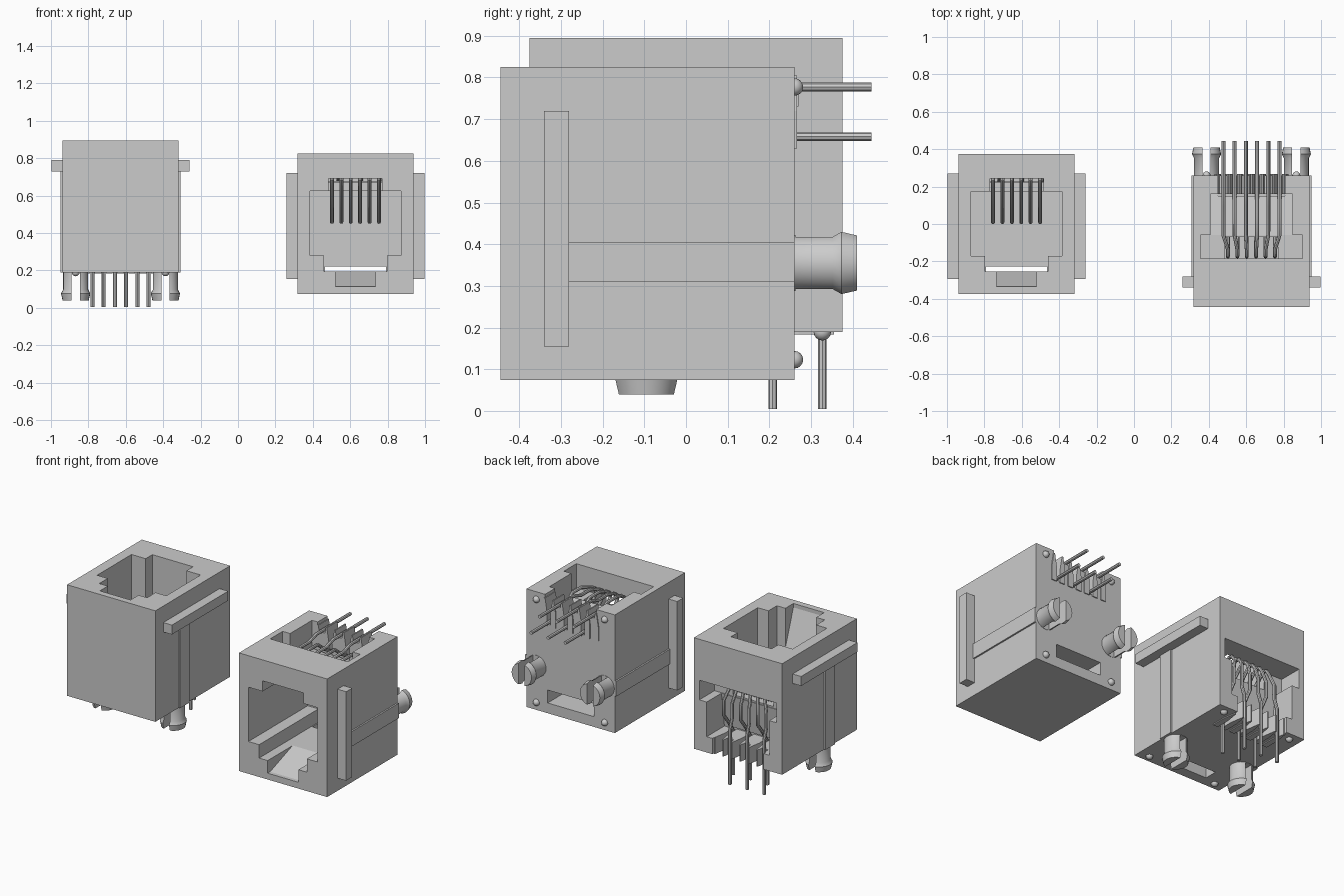
import bpy, bmesh, math
from mathutils import Matrix, Vector

default = bpy.data.objects.get("Cube")
if default:
    bpy.data.objects.remove(default, do_unlink=True)


def finish(name, bm, place):
    """Turn a bmesh into a placed object."""
    bmesh.ops.recalc_face_normals(bm, faces=bm.faces)
    mesh = bpy.data.meshes.new(name)
    bm.to_mesh(mesh)
    bm.free()
    obj = bpy.data.objects.new(name, mesh)
    bpy.context.collection.objects.link(obj)
    obj.matrix_world = place
    return obj


def prism(name, outline, axis, lo, hi, place):
    """Extrude an outline along y (x-z points) or x (y-z points)."""
    bm = bmesh.new()
    to3d = (lambda p, d: (p[0], d, p[1])) if axis == 'Y' else (lambda p, d: (d, p[0], p[1]))
    face = bm.faces.new([bm.verts.new(to3d(p, lo)) for p in outline])
    moved = bmesh.ops.extrude_face_region(bm, geom=[face])
    shift = Vector(to3d((0, 0), hi - lo))
    bmesh.ops.translate(bm, vec=shift, verts=[g for g in moved['geom'] if isinstance(g, bmesh.types.BMVert)])
    return finish(name, bm, place)


def box(name, x, y, z, place):
    outline = [(x[0], z[0]), (x[1], z[0]), (x[1], z[1]), (x[0], z[1])]
    return prism(name, outline, 'Y', y[0], y[1], place)


def mirrored(half):
    return half + [(-x, z) for x, z in reversed(half)]


def cut(obj, cutters):
    """Subtract the cutters, apply the result and remove them."""
    bpy.context.view_layer.objects.active = obj
    for cutter in cutters:
        cutter.hide_render = True
        mod = obj.modifiers.new("cut", 'BOOLEAN')
        mod.operation = 'DIFFERENCE'
        mod.solver = 'EXACT'
        mod.object = cutter
        bpy.ops.object.modifier_apply(modifier=mod.name)
        bpy.data.objects.remove(cutter, do_unlink=True)


def smooth(obj):
    bpy.ops.object.select_all(action='DESELECT')
    obj.select_set(True)
    bpy.context.view_layer.objects.active = obj
    bpy.ops.object.shade_smooth_by_angle(angle=math.radians(35))


def lathe(name, profile, centre, place, steps=24):
    """Spin a (radius, y) profile about a y-axis line through centre."""
    bm = bmesh.new()
    verts = [bm.verts.new((r, y, 0)) for r, y in profile]
    edges = [bm.edges.new(pair) for pair in zip(verts, verts[1:])]
    bmesh.ops.spin(bm, geom=verts + edges, cent=(0, 0, 0), axis=(0, 1, 0),
                   angle=math.tau, steps=steps)
    bmesh.ops.remove_doubles(bm, verts=bm.verts, dist=1e-5)
    bmesh.ops.translate(bm, vec=(centre[0], 0, centre[1]), verts=bm.verts)
    return finish(name, bm, place)


def wire(name, points, radius, place):
    """Round wire along a polyline, converted to a mesh."""
    curve = bpy.data.curves.new(name, 'CURVE')
    curve.dimensions = '3D'
    curve.bevel_depth = radius
    curve.bevel_resolution = 2
    curve.use_fill_caps = True
    spline = curve.splines.new('POLY')
    spline.points.add(len(points) - 1)
    for point, co in zip(spline.points, points):
        point.co = (*co, 1)
    obj = bpy.data.objects.new(name, curve)
    bpy.context.collection.objects.link(obj)
    obj.matrix_world = place
    bpy.ops.object.select_all(action='DESELECT')
    obj.select_set(True)
    bpy.context.view_layer.objects.active = obj
    bpy.ops.object.convert(target='MESH')
    smooth(bpy.context.object)


REAR = 0.26


def build_jack(prefix, place):
    def named(part):
        return prefix + "_" + part

    # Housing with plug opening, latch ramp, rear slot and contact pockets
    shell = box(named("housing"), (-0.31, 0.31), (-0.445, REAR), (-0.375, 0.375), place)
    opening = mirrored([(0.168, -0.255), (0.168, -0.17), (0.243, -0.17), (0.243, 0.175)])
    keyway = (-0.143, 0.143)
    cut(shell, [
        prism("opening_cutter", opening, 'Y', -0.5, 0.15, place),
        box("keyway_cutter", keyway, (-0.5, -0.07), (0.1, 0.242), place),
        prism("latch_cutter", [(-0.5, -0.335), (-0.42, -0.335), (-0.18, -0.25), (-0.18, -0.2), (-0.5, -0.2)],
              'X', -0.108, 0.108, place),
        box("slot_cutter", (-0.162, 0.162), (0.08, 0.3), (-0.31, -0.228), place),
        box("wide_pocket_cutter", (-0.272, 0.272), (-0.185, -0.06), (0.222, 0.4), place),
        prism("pocket_cutter", [(-0.08, 0.23), (0.16, 0.197), (0.16, 0.4), (-0.08, 0.4)],
              'X', -0.22, 0.22, place),
        box("comb_cutter", (-0.18, 0.18), (0.15, 0.3), (0.19, 0.4), place),
    ])

    # Side flanges and rails
    for side, s in (("right", -1), ("left", 1)):
        flange_x = sorted((s * 0.3, s * 0.37))
        rail_x = sorted((s * 0.3, s * 0.32))
        box(named(side + "_flange"), flange_x, (-0.34, -0.28), (-0.295, 0.27), place)
        box(named(side + "_rail"), rail_x, (-0.28, REAR), (-0.14, -0.045), place)

        # Split mounting pegs
        peg = lathe(named(side + "_peg"),
                    [(0, 0.25), (0.067, 0.25), (0.067, 0.352), (0.078, 0.373), (0.07, 0.41), (0, 0.41)],
                    (s * 0.24, -0.095), place)
        cut(peg, [box("peg_cutter", (s * 0.24 - 0.022, s * 0.24 + 0.022), (REAR + 0.002, 0.5),
                      (-0.3, 0.1), place)])
        smooth(peg)

        # Rounded standoff bumps on the rear
        for level, z in (("lower", -0.327), ("upper", 0.327)):
            arc = [(0.021 * math.sin(a), REAR + 0.021 * math.cos(a))
                   for a in (math.pi * k / 8 for k in range(9))]
            smooth(lathe(named(side + "_" + level + "_bump"), arc, (s * 0.24, z), place, 16))

    # Pins in two staggered rows, bent forward into spring contacts
    for i in range(6):
        x = (i - 2.5) * 0.06
        tip_x = x * 0.84
        upper = i % 2 == 0
        z = 0.327 if upper else 0.208
        path = [(x, 0.445, z), (x, 0.17, z), (x, 0.1, max(z, 0.25)), (x, 0.03, 0.305),
                (x, -0.06, 0.305), (tip_x, -0.135, 0.285), (tip_x, -0.168, 0.262),
                (tip_x, -0.174, 0.235), (tip_x, -0.15, 0.205), (tip_x, -0.02, 0.09), (tip_x, 0.09, 0.008)]
        wire(named("contact_%d" % (i + 1)), path, 0.0105, place)
        if upper:
            box(named("pin_support_%d" % (i + 1)), (x - 0.03, x + 0.03), (0.16, REAR), (0.18, 0.317), place)

    # Pointed comb teeth between the pins
    for i in range(7):
        x = (i - 3) * 0.06
        tooth = [(x - 0.018, 0.18), (x + 0.018, 0.18), (x + 0.018, 0.27),
                 (x + 0.004, 0.355), (x - 0.004, 0.355), (x - 0.018, 0.27)]
        prism(named("comb_tooth_%d" % (i + 1)), tooth, 'Y', 0.16, REAR + 0.006, place)


# One jack faces forward, the other faces up
build_jack("forward_jack", Matrix.Translation((0.628, 0, 0.45)))
build_jack("upright_jack", Matrix.Translation((-0.628, 0, 0.45)) @ Matrix.Rotation(-math.pi / 2, 4, 'X'))
